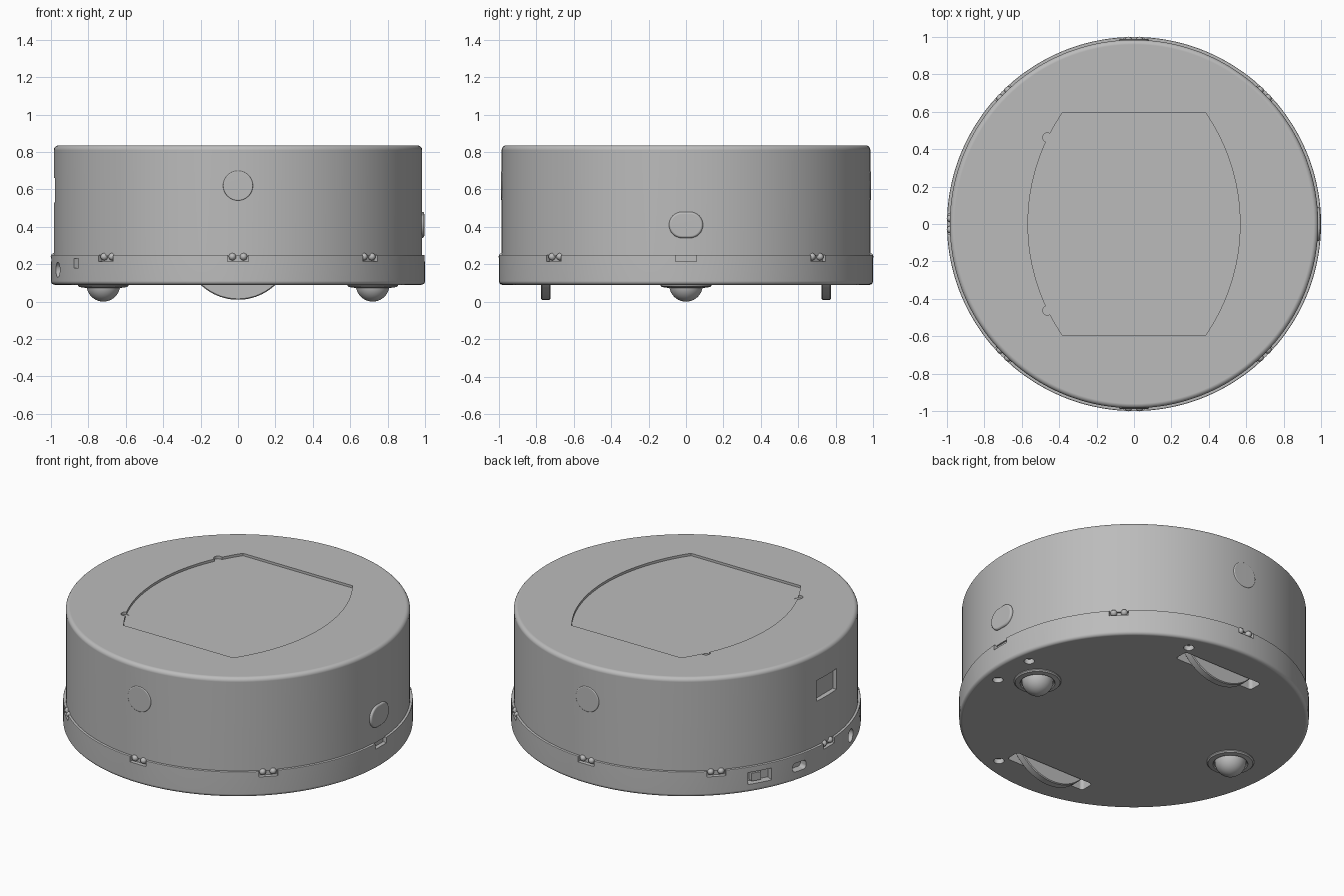
import bpy, bmesh
from math import radians, sin, cos, pi, sqrt
from mathutils import Matrix, Vector

if "Cube" in bpy.data.objects:
    bpy.data.objects.remove(bpy.data.objects["Cube"], do_unlink=True)

grey = bpy.data.materials.new("plain_grey")
grey.use_nodes = True
grey.diffuse_color = (0.5, 0.5, 0.5, 1)
grey.node_tree.nodes["Principled BSDF"].inputs["Base Color"].default_value = (0.5, 0.5, 0.5, 1)

SIDES = 144
BODY_R, RIM_R = 0.985, 1.0
FLOOR, SEAM, TOP = 0.09, 0.25, 0.835


def finish(name, bm, matrix=Matrix()):
    bmesh.ops.recalc_face_normals(bm, faces=bm.faces)
    mesh = bpy.data.meshes.new(name)
    bm.to_mesh(mesh)
    bm.free()
    mesh.transform(matrix)
    mesh.materials.append(grey)
    ob = bpy.data.objects.new(name, mesh)
    bpy.context.collection.objects.link(ob)
    return ob


def lathe(name, profile, matrix=Matrix(), sides=SIDES):
    """Revolve (radius, height) points around z."""
    bm = bmesh.new()
    vs = [bm.verts.new((r, 0, z)) for r, z in profile]
    edges = [bm.edges.new(pair) for pair in zip(vs, vs[1:])]
    bmesh.ops.spin(bm, geom=vs + edges, cent=(0, 0, 0), axis=(0, 0, 1),
                   angle=2 * pi, steps=sides)
    bmesh.ops.remove_doubles(bm, verts=bm.verts, dist=1e-5)
    bmesh.ops.dissolve_limit(bm, angle_limit=radians(0.3), verts=bm.verts, edges=bm.edges)
    return finish(name, bm, matrix)


def corner(r, z, rad, start, steps=5):
    """Quarter-round profile points centred on (r, z)."""
    return [(r + rad * cos(a), z + rad * sin(a))
            for a in (radians(start + 90 * i / steps) for i in range(steps + 1))]


def rounded(w, h, rad=0.0, steps=8):
    """Rectangle outline with optional round corners."""
    pts = []
    for i, (sx, sy) in enumerate(((1, 1), (-1, 1), (-1, -1), (1, -1))):
        cx, cy = sx * (w / 2 - rad), sy * (h / 2 - rad)
        for k in range(steps + 1 if rad else 1):
            a = pi / 2 * (i + k / steps)
            pts.append((cx + rad * cos(a), cy + rad * sin(a)))
    return pts


def prism(name, outline, depth, matrix, bevel=0.0):
    """Extrude an outline along local z, centred; optionally round its outer edge."""
    bm = bmesh.new()
    face = bm.faces.new([bm.verts.new((x, y, -depth / 2)) for x, y in outline])
    out = bmesh.ops.extrude_face_region(bm, geom=[face])["geom"]
    bmesh.ops.translate(bm, vec=(0, 0, depth),
                        verts=[v for v in out if isinstance(v, bmesh.types.BMVert)])
    bmesh.ops.remove_doubles(bm, verts=bm.verts, dist=1e-5)
    if bevel:
        rim = [e for e in bm.edges if all(v.co.z > 0 for v in e.verts)]
        bmesh.ops.bevel(bm, geom=rim, offset=bevel, segments=3, profile=0.5, affect="EDGES")
    return finish(name, bm, matrix)


def radial(deg, r, z):
    """Frame on the side wall: x along the wall, y up, z outward."""
    a = radians(deg)
    out, up = Vector((cos(a), sin(a), 0)), Vector((0, 0, 1))
    m = Matrix((up.cross(out), up, out)).transposed().to_4x4()
    m.translation = out * r + up * z
    return m


def carve(ob, cutters):
    for c in cutters:
        mod = ob.modifiers.new("cut", "BOOLEAN")
        mod.operation, mod.solver, mod.object = "DIFFERENCE", "EXACT", c
        bpy.context.view_layer.objects.active = ob
        bpy.ops.object.modifier_apply(modifier=mod.name)
        bpy.data.objects.remove(c, do_unlink=True)


def at(x, y, z):
    return Matrix.Translation((x, y, z))


# Upper shell with rounded top edge
shell = lathe("upper_shell", [(0, SEAM - 0.005), (BODY_R, SEAM - 0.005)]
              + corner(BODY_R - 0.025, TOP - 0.025, 0.025, 0) + [(0, TOP)])

# Sunken top panel: two straight ends, two bowed sides, two finger notches
half_y, bow_r, bow_x = 0.595, 1.05, 0.567
ys = [half_y * (i / 14 - 1) for i in range(29)]
side = [(bow_x - bow_r + sqrt(bow_r ** 2 - y * y), y) for y in ys]
panel = side + [(-x, -y) for x, y in side]
cuts = [prism("panel_cutter", panel, 0.03, at(0, 0, TOP))]
cuts += [prism("notch_cutter", rounded(0.05, 0.05, 0.025), 0.034, at(-0.463, s * 0.462, TOP))
         for s in (-1, 1)]
# Rectangular window on the right wall
cuts.append(prism("window_cutter", rounded(0.2, 0.13), 0.06, radial(180, BODY_R, 0.595)))
carve(shell, cuts)

# Base ring with flat underside
base = lathe("base", [(0, FLOOR)] + corner(RIM_R - 0.02, FLOOR + 0.02, 0.02, -90)
             + corner(RIM_R - 0.006, SEAM - 0.006, 0.006, 0, 2) + [(0, SEAM)])
cuts = [prism("contact_cutter", rounded(0.11, 0.05), 0.05, radial(a, RIM_R, 0.24))
        for a in range(0, 360, 45)]
cuts += [
    prism("switch_cutter", rounded(0.15, 0.075), 0.1, radial(150, RIM_R, 0.178)),
    prism("port_cutter", rounded(0.1, 0.055, 0.02), 0.1, radial(165.5, RIM_R, 0.175)),
    prism("jack_cutter", rounded(0.08, 0.08, 0.04), 0.12, radial(195.5, RIM_R, 0.17)),
    prism("slot_cutter", rounded(0.05, 0.05), 0.08, radial(210, RIM_R, 0.205)),
]
for s in (-1, 1):
    cuts.append(prism("wheel_well_cutter", rounded(0.56, 0.09, 0.02), 0.2, at(0, s * 0.75, FLOOR)))
    for x, y in ((0.9, 0.14), (0.3, 0.845)):
        cuts.append(prism("screw_cutter", rounded(0.06, 0.06, 0.03), 0.06, at(x, s * y, FLOOR)))
carve(base, cuts)

# Charging contacts: pairs of studs in the rim notches
for i, a in enumerate(range(45, 360, 45)):
    for s in (-1, 1):
        bm = bmesh.new()
        bmesh.ops.create_uvsphere(bm, u_segments=16, v_segments=8, radius=0.02)
        finish(f"contact_{i}_{'a' if s < 0 else 'b'}", bm, radial(a + s * 1.75, 0.982, 0.24))

# Power switch slider
prism("switch_slider", rounded(0.06, 0.05), 0.05, radial(149, 0.965, 0.178))

# Raised sensor covers on the walls
prism("left_sensor_cover", rounded(0.182, 0.14, 0.07), 0.06, radial(0, 0.966, 0.41), 0.012)
for name, a in (("front_sensor_cover", 270), ("back_sensor_cover", 90)):
    prism(name, rounded(0.16, 0.16, 0.08), 0.05, radial(a, 0.963, 0.62), 0.006)

# Drive wheels, axle along y
for name, y in (("front_wheel", -0.75), ("back_wheel", 0.75)):
    turn = at(0, y, 0.3) @ Matrix.Rotation(pi / 2, 4, "X")
    lathe(name, [(0, -0.025), (0.285, -0.025), (0.29, -0.02),
                 (0.29, 0.02), (0.285, 0.025), (0, 0.025)], turn, 96)

# Ball casters with their sockets
for name, x in (("right", -0.72), ("left", 0.72)):
    lathe(name + "_caster_socket", [(0.135, FLOOR + 0.01), (0.135, 0.085), (0.128, 0.078),
                                    (0.1, 0.074), (0.095, 0.08), (0.095, FLOOR + 0.01)],
          at(x, 0, 0), 48)
    bm = bmesh.new()
    bmesh.ops.create_uvsphere(bm, u_segments=40, v_segments=20, radius=0.09)
    finish(name + "_caster_ball", bm, at(x, 0, 0.09))

# Smooth shading with crisp edges
for ob in bpy.data.objects:
    if ob.type == "MESH" and grey.name in ob.data.materials:
        bpy.ops.object.select_all(action="DESELECT")
        ob.select_set(True)
        bpy.context.view_layer.objects.active = ob
        bpy.ops.object.shade_smooth_by_angle(angle=radians(32))
        mod = ob.modifiers.new("even_normals", "WEIGHTED_NORMAL")
        mod.keep_sharp = True
